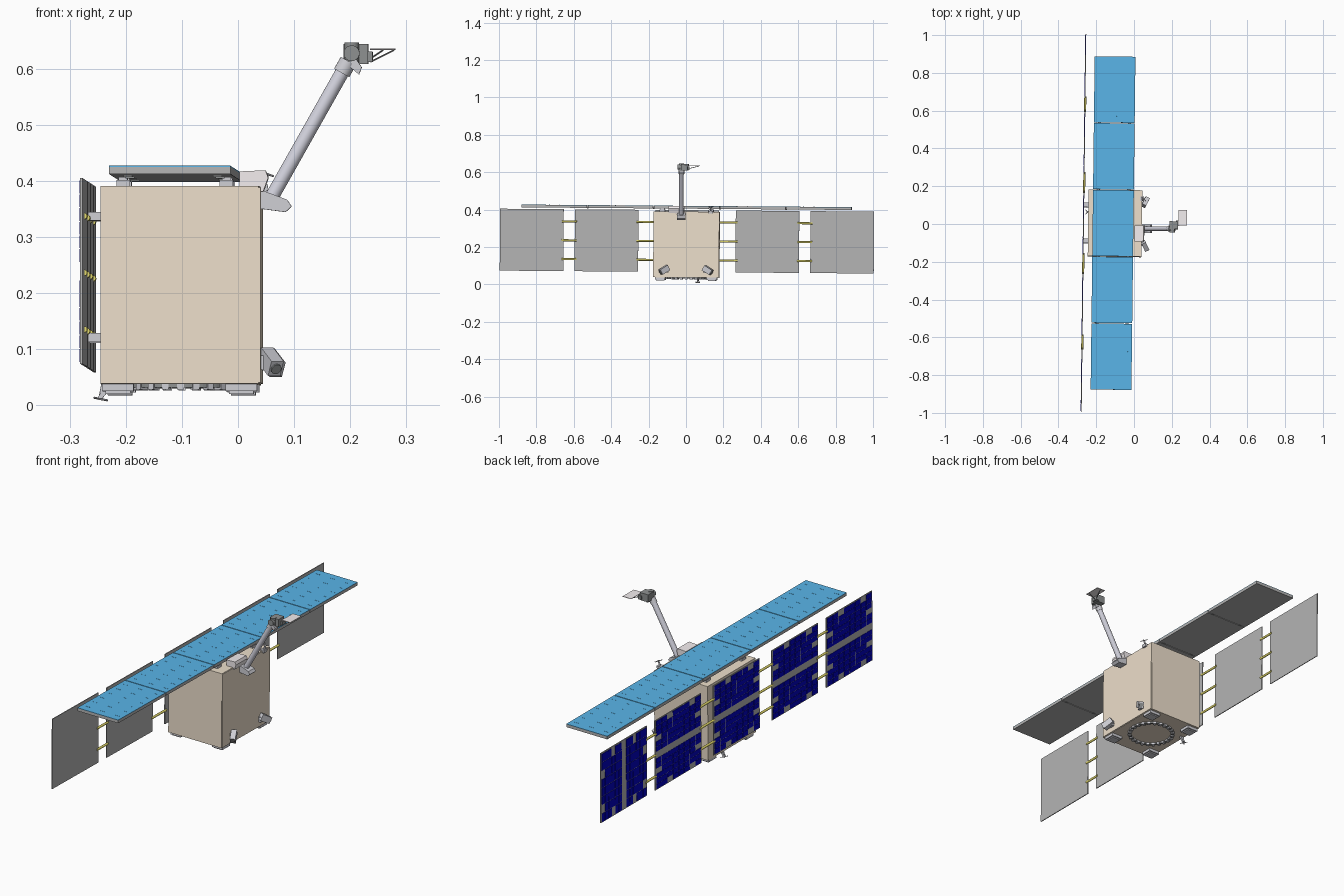
import bpy, bmesh, math
from mathutils import Vector, Matrix

if "Cube" in bpy.data.objects:
    bpy.data.objects.remove(bpy.data.objects["Cube"])

# the whole craft sits very slightly turned and tilted
POSE = Matrix.Rotation(math.radians(-0.7), 4, 'Z') @ Matrix.Rotation(math.radians(-0.45), 4, 'X')


def mat(name, *c):
    m = bpy.data.materials.new(name)
    m.diffuse_color = (*c, 1)
    m.use_nodes = True
    m.node_tree.nodes["Principled BSDF"].inputs["Base Color"].default_value = m.diffuse_color
    return m


TAN = mat("tan_foil", 0.85, 0.74, 0.60)
BLUE = mat("antenna_blue", 0.10, 0.46, 0.81)
NAVY = mat("solar_cell", 0.0, 0.0, 0.55)
GREY = mat("panel_grey", 0.46, 0.46, 0.46)
DARK = mat("dark_metal", 0.27, 0.28, 0.28)
GOLD = mat("rod_yellow", 0.75, 0.68, 0.15)
STEEL = mat("steel", 0.62, 0.62, 0.66)
LILAC = mat("boom_lilac", 0.66, 0.66, 0.74)
PALE = mat("pale_plate", 0.90, 0.85, 0.86)


def finish(name, bm, m):
    bmesh.ops.recalc_face_normals(bm, faces=bm.faces)
    me = bpy.data.meshes.new(name)
    bm.to_mesh(me)
    bm.free()
    me.transform(POSE)
    me.materials.append(m)
    ob = bpy.data.objects.new(name, me)
    bpy.context.collection.objects.link(ob)
    return ob


def add_box(bm, lo, hi, turn=Matrix()):
    lo, hi = Vector(lo), Vector(hi)
    M = turn @ Matrix.Translation((lo + hi) / 2) @ Matrix.Diagonal((*(hi - lo), 1))
    bmesh.ops.create_cube(bm, size=1, matrix=M)


def boxes(name, items, m, turn=Matrix()):
    bm = bmesh.new()
    for lo, hi in items:
        add_box(bm, lo, hi, turn)
    return finish(name, bm, m)


def add_cyl(bm, p, q, r, r2=None, n=24):
    p, q = Vector(p), Vector(q)
    M = Matrix.Translation((p + q) / 2) @ (q - p).to_track_quat('Z', 'Y').to_matrix().to_4x4()
    res = bmesh.ops.create_cone(bm, cap_ends=True, segments=n, radius1=r, radius2=r2 or r,
                                depth=(q - p).length, matrix=M)
    if n > 8:
        for f in {f for v in res['verts'] for f in v.link_faces}:
            f.smooth = len(f.verts) == 4


def rods(name, items, r, m, n=24):
    bm = bmesh.new()
    for p, q in items:
        add_cyl(bm, p, q, r, n=n)
    return finish(name, bm, m)


def prism(name, pts, y0, y1, m):
    bm = bmesh.new()
    a = [bm.verts.new((x, y0, z)) for x, z in pts]
    b = [bm.verts.new((x, y1, z)) for x, z in pts]
    bm.faces.new(a)
    bm.faces.new(b)
    for i in range(len(pts)):
        j = (i + 1) % len(pts)
        bm.faces.new((a[i], a[j], b[j], b[i]))
    return finish(name, bm, m)


# main body with a thin face plate
boxes("body", [((-0.243, -0.176, 0.037), (0.039, 0.176, 0.389))], TAN)
boxes("body_front_plate", [((0.039, -0.174, 0.039), (0.042, 0.174, 0.387))], TAN)

# five-part blue radar antenna on top
for i in range(5):
    y0 = -0.882 + i * 0.3535
    y1 = y0 + 0.350
    boxes(f"antenna_slab_{i}", [((-0.219, y0, 0.405), (-0.003, y1, 0.418))], GREY)
    boxes(f"antenna_skin_{i}", [((-0.219, y0, 0.418), (-0.003, y1, 0.420))], BLUE)
    boxes(f"antenna_slots_{i}",
          [((x - 0.012, y - 0.001, 0.4195), (x + 0.012, y + 0.001, 0.4206))
           for x in (-0.19, -0.11, -0.03)
           for y in [y0 + 0.035 + k * 0.056 for k in range(6)]], BLUE)
boxes("antenna_hinges", [((x - 0.008, y - 0.004, 0.403), (x + 0.008, y + 0.004, 0.409))
                         for x in (-0.19, -0.03) for y in (-0.530, -0.177, 0.177, 0.530)], DARK)
for sx in (-0.203, -0.019):
    for sy in (-0.13, 0.13):
        boxes("antenna_mount", [((sx - 0.012, sy - 0.015, 0.388), (sx + 0.012, sy + 0.015, 0.400)),
                                ((sx - 0.008, sy - 0.011, 0.400), (sx + 0.008, sy + 0.011, 0.406))], STEEL)

# five solar panels with cells on the outer side
XP = -0.267
CENTRES = (-0.83, -0.43, 0.0, 0.43, 0.83)
for i, yc in enumerate(CENTRES):
    boxes(f"solar_panel_{i}", [((XP - 0.002, yc - 0.17, 0.066), (XP + 0.002, yc + 0.17, 0.397))], GREY)
    cells = []
    upright = i == 4
    for a in range(12):
        for b in range(8):
            # edge patches left bare
            if (a in (0, 11) and b in (1, 5)) or (b in (0, 7) and a in (3, 8)):
                continue
            u = -0.164 + a * 0.0248 + (0.032 if a > 5 else 0)
            v = -0.164 + b * 0.0411
            box_uv = (v, u, 0.0385, 0.0228) if upright else (u, v, 0.0228, 0.0385)
            zz, yy, dz, dy = box_uv
            zz, dz = zz * 0.985, dz * 0.985
            cells.append(((XP - 0.0035, yc + yy, 0.2315 + zz),
                          (XP - 0.001, yc + yy + dy, 0.2315 + zz + dz)))
    boxes(f"solar_cells_{i}", cells, NAVY)

# yellow rods that link the panels, and panel stand-offs
for a, b in zip(CENTRES, CENTRES[1:]):
    rods("panel_link_rods", [((XP + 0.001, a + 0.16, z), (XP + 0.001, b - 0.16, z))
                             for z in (0.13, 0.231, 0.332)], 0.0055, GOLD, 12)
boxes("panel_standoffs", [((-0.265, y - 0.012, z - 0.008), (-0.241, y + 0.012, z + 0.008))
                          for y in (-0.095, 0.095) for z in (0.12, 0.336)], STEEL)

# feet and separation ring underneath
for sx in (-0.212, 0.008):
    for sy in (-0.138, 0.138):
        boxes("foot", [((sx - 0.028, sy - 0.027, 0.024), (sx + 0.028, sy + 0.027, 0.038)),
                       ((sx - 0.022, sy - 0.021, 0.019), (sx + 0.022, sy + 0.021, 0.024))], STEEL)
bm = bmesh.new()
N = 48
loops = [[bm.verts.new((-0.101 + r * math.cos(k * math.tau / N), r * math.sin(k * math.tau / N), z))
          for k in range(N)] for r, z in ((0.092, 0.038), (0.092, 0.031), (0.105, 0.031), (0.105, 0.038))]
for A, B in zip(loops, loops[1:] + loops[:1]):
    for k in range(N):
        bm.faces.new((A[k], A[(k + 1) % N], B[(k + 1) % N], B[k]))
finish("separation_ring", bm, DARK)
boxes_bm = bmesh.new()
for k in range(24):
    T = Matrix.Translation((-0.101, 0, 0)) @ Matrix.Rotation(k * math.tau / 24, 4, 'Z')
    add_box(boxes_bm, (0.090, -0.006, 0.027), (0.107, 0.006, 0.037), T)
finish("ring_clamps", boxes_bm, STEEL)

# two star sensors on the lower front face
for s in (-1, 1):
    axis = Vector((0.38, s * 0.78, -0.50)).normalized()
    c = Vector((0.060, s * 0.117, 0.076))
    T = Matrix.Translation(c) @ axis.to_track_quat('Z', 'X').to_matrix().to_4x4()
    boxes("star_sensor", [((-0.015, -0.012, -0.027), (0.015, 0.012, 0.024))], STEEL, T)
    rods("sensor_lens", [(c + axis * 0.020, c + axis * 0.027)], 0.0095, DARK)
    boxes("sensor_mount", [((0.040, s * 0.105 - 0.012, 0.063), (0.054, s * 0.105 + 0.012, 0.088))], STEEL)

# boom root brackets
YB = -0.027
prism("boom_root_lower", [(0.04, 0.350), (0.085, 0.344), (0.096, 0.354), (0.088, 0.366), (0.04, 0.384)],
      YB - 0.022, YB + 0.022, STEEL)
prism("boom_root_upper", [(0.004, 0.389), (0.004, 0.416), (0.050, 0.418), (0.055, 0.405),
                          (0.046, 0.380), (0.040, 0.380), (0.040, 0.389)], -0.095, -0.010, PALE)

# boom and camera head
rods("boom", [((0.060, YB, 0.370), (0.192, YB, 0.604))], 0.0125, LILAC, 32)
rods("boom_collar", [((0.185, YB, 0.592), (0.197, YB, 0.613))], 0.0155, STEEL)
rods("head_joint", [((0.203, -0.048, 0.627), (0.203, 0.004, 0.627))], 0.014, DARK)
rods("head_pivot", [((0.203, YB, 0.608), (0.203, YB, 0.646))], 0.013, DARK)
boxes("head_box", [((0.188, -0.030, 0.608), (0.232, 0.012, 0.644))], DARK)
prism("head_fork", [(0.196, 0.606), (0.216, 0.589), (0.221, 0.602), (0.210, 0.618)], -0.040, -0.014, STEEL)
boxes("head_clamp", [((0.222, -0.012, 0.612), (0.240, 0.016, 0.630))], DARK)

# pale plate carried by the head
boxes("end_plate", [((0.235, -0.010, 0.6335), (0.280, 0.072, 0.6355))], PALE)
rods("plate_struts", [((0.236, 0.008, 0.612), (0.278, 0.008, 0.633)),
                      ((0.236, 0.008, 0.618), (0.257, 0.066, 0.633))], 0.0015, DARK, 8)

# crossed dipole aerials at two corners
for base, d in (((0.040, 0.130, 0.386), (0.35, 0, 1)), ((-0.240, 0.060, 0.040), (-0.2, 0, -1))):
    base, d = Vector(base), Vector(d).normalized()
    tip = base + d * 0.031
    u = d.cross(Vector((0, 1, 0))).normalized()
    v = d.cross(u)
    rods("aerial_stem", [(base, tip)], 0.004, STEEL, 12)
    for w in ((u + v) / math.sqrt(2), (u - v) / math.sqrt(2)):
        rods("aerial_arm", [(tip - w * 0.017 - d * 0.002, tip + w * 0.017 - d * 0.002)], 0.0018, STEEL, 8)
prism("aerial_foot_low", [(-0.252, 0.012), (-0.236, 0.038), (-0.222, 0.038), (-0.243, 0.012)], 0.055, 0.065, STEEL)
prism("aerial_foot_high", [(0.030, 0.386), (0.030, 0.394), (0.052, 0.394), (0.050, 0.380), (0.040, 0.380)],
      0.118, 0.142, STEEL)
